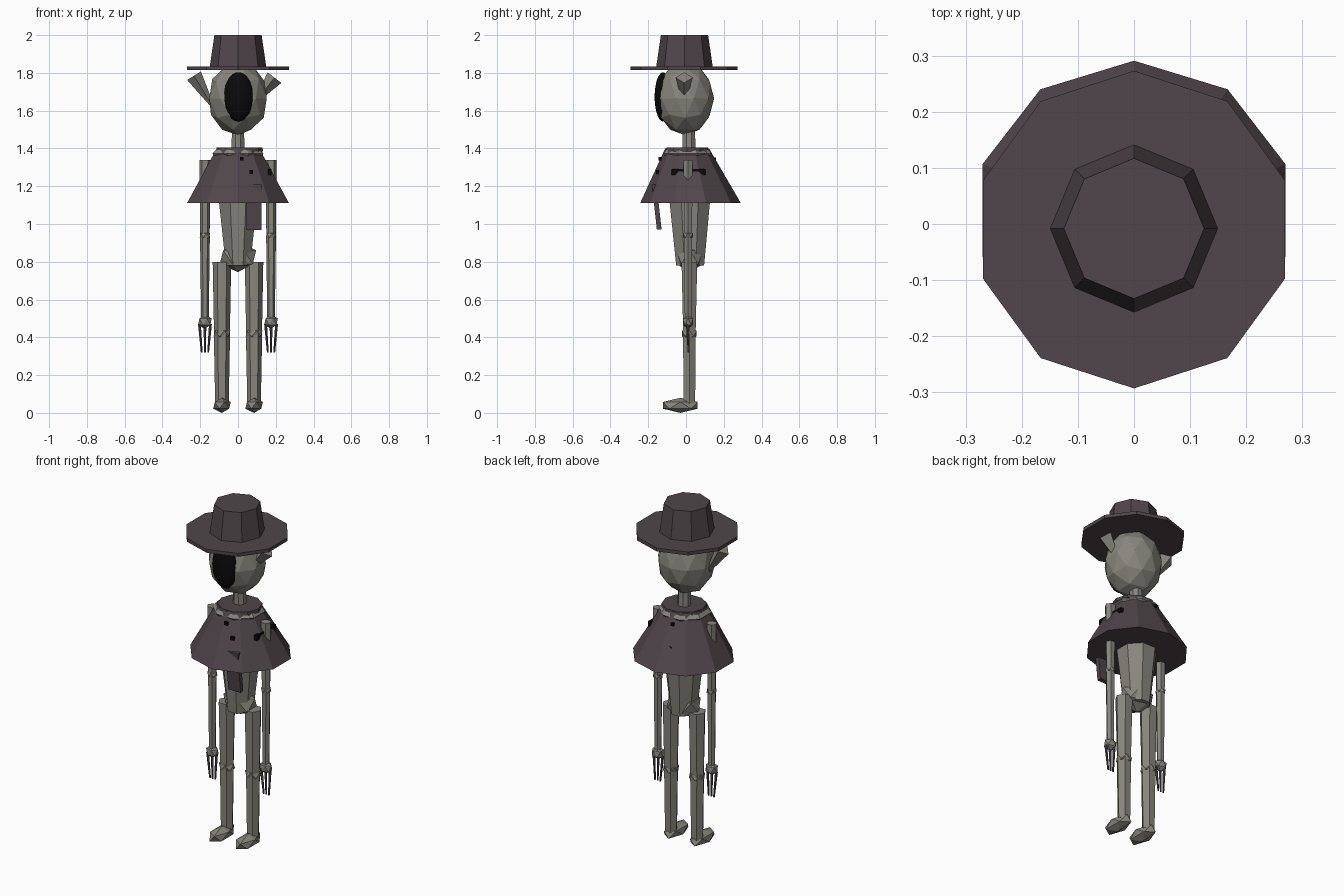
import bpy, bmesh, math
from mathutils import Vector, Matrix

if "Cube" in bpy.data.objects:
    bpy.data.objects.remove(bpy.data.objects["Cube"])


def material(name, rgb):
    m = bpy.data.materials.new(name)
    m.diffuse_color = (*rgb, 1)
    m.use_nodes = True
    m.node_tree.nodes["Principled BSDF"].inputs["Base Color"].default_value = m.diffuse_color
    return m


GREY = material("stone grey", (0.245, 0.238, 0.205))
PURPLE = material("dusky purple", (0.080, 0.061, 0.070))
BLACK = material("black", (0.003, 0.003, 0.003))


def finish(name, bm, mat):
    bmesh.ops.recalc_face_normals(bm, faces=bm.faces)
    me = bpy.data.meshes.new(name)
    bm.to_mesh(me)
    bm.free()
    me.materials.append(mat)
    ob = bpy.data.objects.new(name, me)
    bpy.context.collection.objects.link(ob)
    return ob


def loft(name, rings, sides, mat, turn=0.0):
    """Closed stack of horizontal polygons; ring = (x, y, z, rx, ry)."""
    bm = bmesh.new()
    loops = []
    for x, y, z, rx, ry in rings:
        angles = [math.radians(-90 + turn) + math.tau * i / sides for i in range(sides)]
        loops.append([bm.verts.new((x + rx * math.cos(a), y + ry * math.sin(a), z)) for a in angles])
    for a, b in zip(loops, loops[1:]):
        for i in range(sides):
            j = (i + 1) % sides
            bm.faces.new((a[i], a[j], b[j], b[i]))
    bm.faces.new(loops[0])
    bm.faces.new(loops[-1])
    return finish(name, bm, mat)


def ball(name, centre, radii, subdiv, mat):
    bm = bmesh.new()
    bmesh.ops.create_icosphere(bm, subdivisions=subdiv, radius=1,
                               matrix=Matrix.Translation(centre) @ Matrix.Diagonal((*radii, 1)))
    return finish(name, bm, mat)


def box(name, centre, size, mat, tilt=0.0):
    bm = bmesh.new()
    bmesh.ops.create_cube(bm, size=1, matrix=Matrix.Translation(centre)
                          @ Matrix.Rotation(tilt, 4, 'X') @ Matrix.Diagonal((*size, 1)))
    return finish(name, bm, mat)


def ear(name, base, tip, radius):
    base, tip = Vector(base), Vector(tip)
    axis = tip - base
    bm = bmesh.new()
    bmesh.ops.create_cone(bm, cap_ends=True, segments=4, radius1=radius, radius2=0.004,
                          depth=axis.length, matrix=Matrix.Translation((base + tip) / 2)
                          @ axis.to_track_quat('Z', 'Y').to_matrix().to_4x4())
    return finish(name, bm, GREY)


# Hat
loft("hat_brim", [(0, -0.01, 1.815, 0.283, 0.283), (0, -0.01, 1.835, 0.283, 0.283)], 10, PURPLE)
loft("hat_crown", [(0, -0.008, 1.83, 0.15, 0.15), (0, -0.008, 2.0, 0.125, 0.125)], 8, PURPLE)

# Head, dark face and ears
ball("head", (0, -0.006, 1.665), (0.16, 0.155, 0.195), 2, GREY)
bm = bmesh.new()
bmesh.ops.create_uvsphere(bm, u_segments=32, v_segments=20, radius=1,
                          matrix=Matrix.Translation((0.002, -0.122, 1.673))
                          @ Matrix.Diagonal((0.079, 0.044, 0.13, 1)))
finish("face", bm, BLACK)
ear("left_ear", (-0.233, -0.01, 1.785), (-0.12, -0.01, 1.60), 0.043)
ear("right_ear", (0.193, -0.01, 1.775), (0.08, -0.01, 1.63), 0.046)
loft("neck", [(0, 0.017, 1.36, 0.037, 0.037), (0, 0.015, 1.52, 0.035, 0.035)], 8, GREY, 22.5)

# Cape, with a coarse collar ring poking through it
loft("cape", [(0, 0.024, 1.11, 0.284, 0.267), (0, 0.006, 1.40, 0.118, 0.116)], 10, PURPLE)
loft("collar_cap", [(0.008, 0.006, 1.385, 0.124, 0.118), (0.008, 0.006, 1.405, 0.122, 0.116)], 10, PURPLE, 18)
loft("collar_ring", [(0, 0.008, 1.35, 0.128, 0.122), (0, 0.008, 1.372, 0.147, 0.138),
                     (0, 0.008, 1.392, 0.128, 0.122)], 8, GREY, 22.5)

# Hanging cloth strip and small dark patches on the cape
box("cloth_strip", (0.085, -0.155, 1.09), (0.08, 0.025, 0.24), PURPLE, 0.11)
box("side_patch", (0.168, 0.012, 1.275), (0.02, 0.18, 0.03), BLACK)
for i, (c, s) in enumerate([((0.02, -0.138, 1.345), 0.02), ((0.07, -0.151, 1.275), 0.02),
                            ((-0.02, 0.153, 1.345), 0.016), ((-0.04, 0.199, 1.23), 0.016)]):
    box(f"cape_stud_{i + 1}", c, (s, 0.014, s), BLACK)

# Torso and pelvis
loft("torso", [(0, 0.022, 0.78, 0.07, 0.08), (0, 0.02, 1.11, 0.108, 0.115),
               (0, 0.015, 1.36, 0.115, 0.115)], 8, GREY, 22.5)
ball("pelvis", (0, 0.02, 0.825), (0.108, 0.085, 0.08), 1, GREY)

# Limbs on both sides
for side, s in (("left", -1), ("right", 1)):
    x = 0.175 * s
    loft(side + "_upper_arm", [(x, 0.011, 0.94, 0.025, 0.024), (x, 0.011, 1.34, 0.03, 0.028)], 6, GREY, 30)
    ball(side + "_elbow", (x, 0.011, 0.94), (0.031, 0.03, 0.024), 1, GREY)
    loft(side + "_forearm", [(x, 0.011, 0.49, 0.02, 0.02), (x, 0.011, 0.94, 0.026, 0.024)], 6, GREY, 30)
    ball(side + "_hand", (x, 0.011, 0.483), (0.04, 0.032, 0.038), 1, GREY)
    for k in (-1, 0, 1):
        loft(f"{side}_finger_{k + 2}", [(x + 0.017 * k, 0.014, 0.32, 0.005, 0.005),
                                        (x + 0.029 * k, 0.008, 0.47, 0.008, 0.008)], 5, PURPLE)
    x = 0.085 * s
    loft(side + "_thigh", [(x, 0.018, 0.42, 0.042, 0.038), (x, 0.018, 0.80, 0.049, 0.048)], 6, GREY, 30)
    ball(side + "_knee", (x, 0.018, 0.42), (0.05, 0.045, 0.035), 1, GREY)
    loft(side + "_shin", [(x, 0.018, 0.05, 0.036, 0.035), (x, 0.018, 0.42, 0.043, 0.039)], 6, GREY, 30)
    ball(side + "_foot", (x, -0.03, 0.04), (0.052, 0.108, 0.04), 1, GREY)
